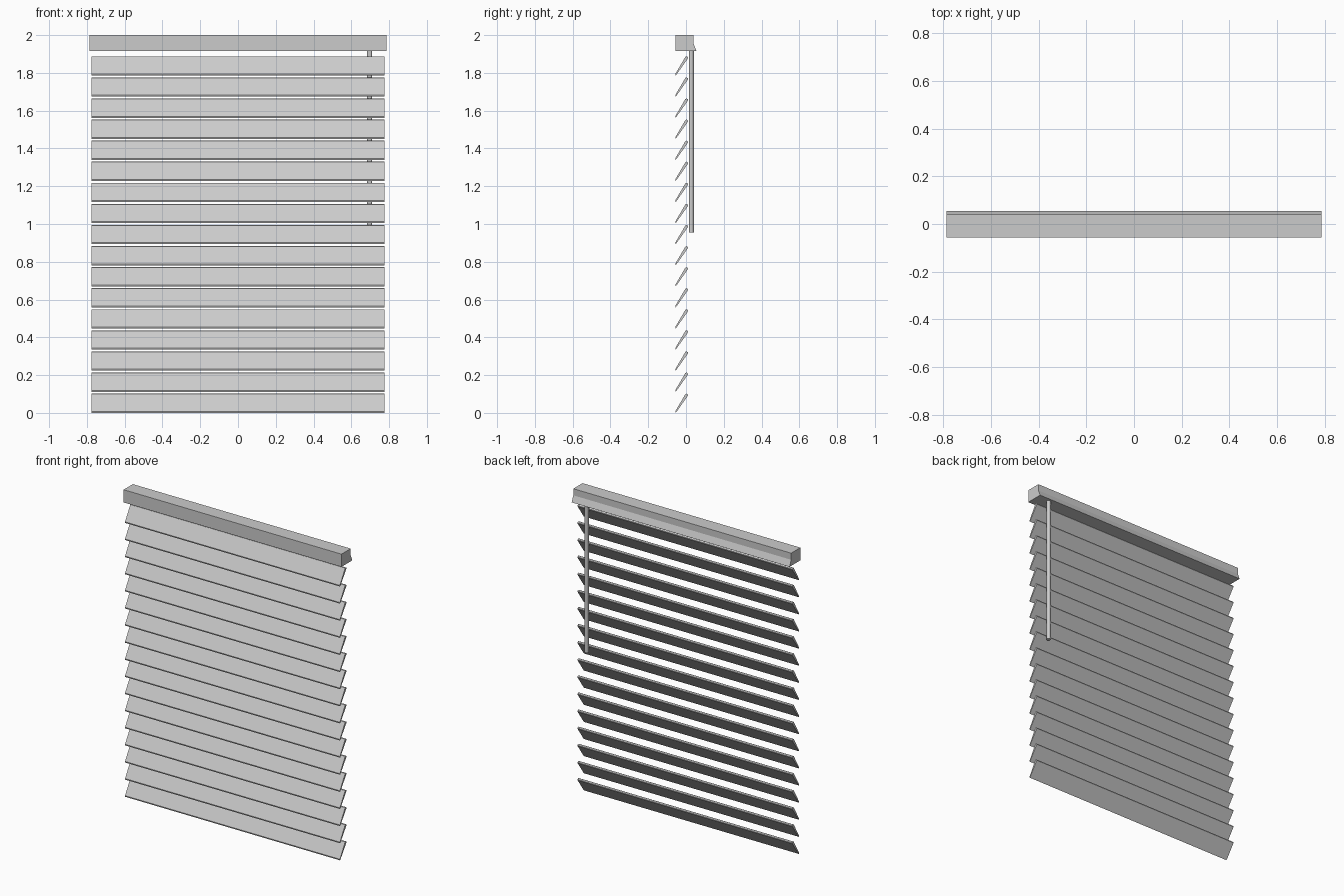
import bpy, bmesh

if "Cube" in bpy.data.objects:
    bpy.data.objects.remove(bpy.data.objects["Cube"])


def extrude_profile(name, profile, half_width):
    """Extrude a closed (y, z) profile along x, centred on x = 0."""
    bm = bmesh.new()
    face = bm.faces.new([bm.verts.new((-half_width, y, z)) for y, z in profile])
    res = bmesh.ops.extrude_face_region(bm, geom=[face])
    moved = [v for v in res["geom"] if isinstance(v, bmesh.types.BMVert)]
    bmesh.ops.translate(bm, verts=moved, vec=(2 * half_width, 0, 0))
    bmesh.ops.recalc_face_normals(bm, faces=bm.faces)
    mesh = bpy.data.meshes.new(name)
    bm.to_mesh(mesh)
    bm.free()
    obj = bpy.data.objects.new(name, mesh)
    bpy.context.collection.objects.link(obj)
    return obj


# Head rail with a flared lower back edge
extrude_profile("head_rail", [(-0.056, 1.917), (0.055, 1.917), (0.039, 1.957),
                              (0.039, 2.0), (-0.056, 2.0)], 0.786)

# Tilted slats, thin at the bottom front and thicker at the top
slat = extrude_profile("slat", [(-0.057, 0.008), (-0.055, 0.0), (-0.050, 0.006),
                                (0.011, 0.092), (0.011, 0.097), (0.004, 0.102),
                                (-0.003, 0.100)], 0.775)
stack = slat.modifiers.new("stack", "ARRAY")
stack.count = 17
stack.use_relative_offset = False
stack.use_constant_offset = True
stack.constant_offset_displace = (0, 0, 0.1116)

# Tilt wand hanging behind the slats
bpy.ops.mesh.primitive_cylinder_add(vertices=12, radius=0.013, depth=0.965,
                                    location=(0.697, 0.029, 1.4375))
bpy.context.object.name = "tilt_wand"
